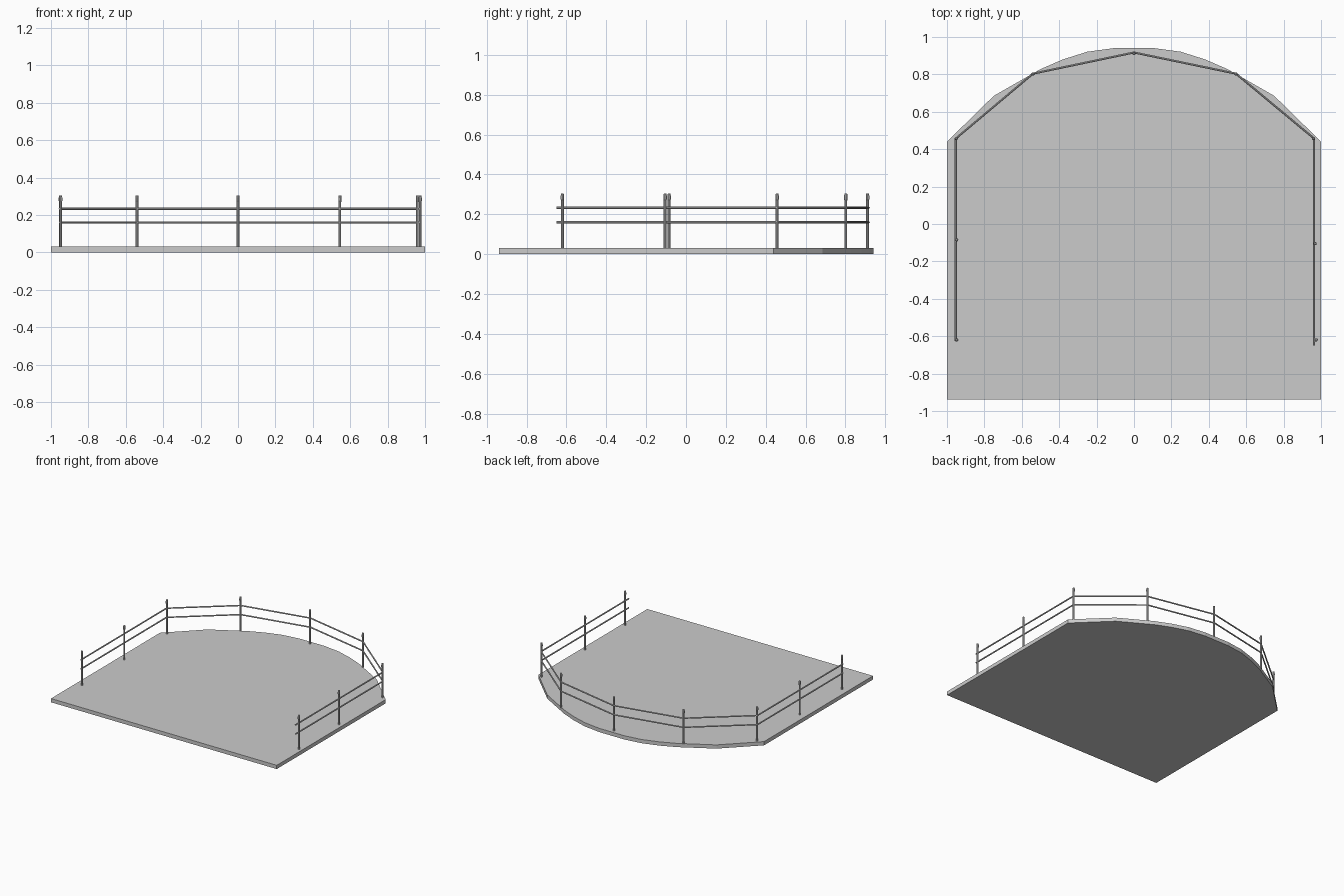
import bpy, bmesh, math
from mathutils import Vector

if "Cube" in bpy.data.objects:
    bpy.data.objects.remove(bpy.data.objects["Cube"])


def finish(name, bm):
    bmesh.ops.recalc_face_normals(bm, faces=bm.faces)
    mesh = bpy.data.meshes.new(name)
    bm.to_mesh(mesh)
    bm.free()
    obj = bpy.data.objects.new(name, mesh)
    bpy.context.collection.objects.link(obj)
    return obj


def lathe(name, profile, x, y, sides=8):
    bm = bmesh.new()
    rings = [[bm.verts.new((x + r * math.cos(2 * math.pi * i / sides),
                            y + r * math.sin(2 * math.pi * i / sides), z))
              for i in range(sides)] for r, z in profile]
    for a, b in zip(rings, rings[1:]):
        for i in range(sides):
            j = (i + 1) % sides
            bm.faces.new((a[i], a[j], b[j], b[i]))
    bm.faces.new(rings[0])
    bm.faces.new(rings[-1])
    return finish(name, bm)


def rod(name, a, b, radius, sides=8):
    a, b = Vector(a), Vector(b)
    bm = bmesh.new()
    bmesh.ops.create_cone(bm, cap_ends=True, segments=sides,
                          radius1=radius, radius2=radius, depth=(b - a).length)
    obj = finish(name, bm)
    obj.location = (a + b) / 2
    obj.rotation_mode = 'QUATERNION'
    obj.rotation_quaternion = (b - a).to_track_quat('Z', 'Y')
    return obj


# Deck slab with a curved back edge
half = [(1, -0.938), (1, 0.44), (0.75, 0.685), (0.5, 0.828),
        (0.38, 0.88), (0.25, 0.921), (0.11, 0.94)]
outline = half + [(-x, y) for x, y in reversed(half)]
bm = bmesh.new()
face = bm.faces.new([bm.verts.new((x, y, 0)) for x, y in outline])
top = bmesh.ops.extrude_face_region(bm, geom=[face])["geom"]
bmesh.ops.translate(bm, vec=(0, 0, 0.03),
                    verts=[v for v in top if isinstance(v, bmesh.types.BMVert)])
finish("deck", bm)

# Posts with a small finial
post_profile = [(0.007, 0.028), (0.007, 0.268), (0.009, 0.276),
                (0.009, 0.29), (0.007, 0.303), (0.004, 0.305)]
posts = [(-0.948, -0.62), (-0.948, -0.085), (-0.95, 0.457), (-0.54, 0.802),
         (0, 0.911), (0.545, 0.802), (0.96, 0.457), (0.968, -0.105), (0.974, -0.62)]
for x, y in posts:
    lathe("post", post_profile, x, y)

# Two levels of railing following the posts
path = [(-0.953, -0.625), (-0.953, 0.457), (-0.54, 0.804), (0, 0.917),
        (0.545, 0.804), (0.963, 0.457), (0.963, -0.65)]
for level, z in (("lower", 0.16), ("upper", 0.233)):
    for a, b in zip(path, path[1:]):
        rod(level + "_rail", (*a, z), (*b, z), 0.0055)
